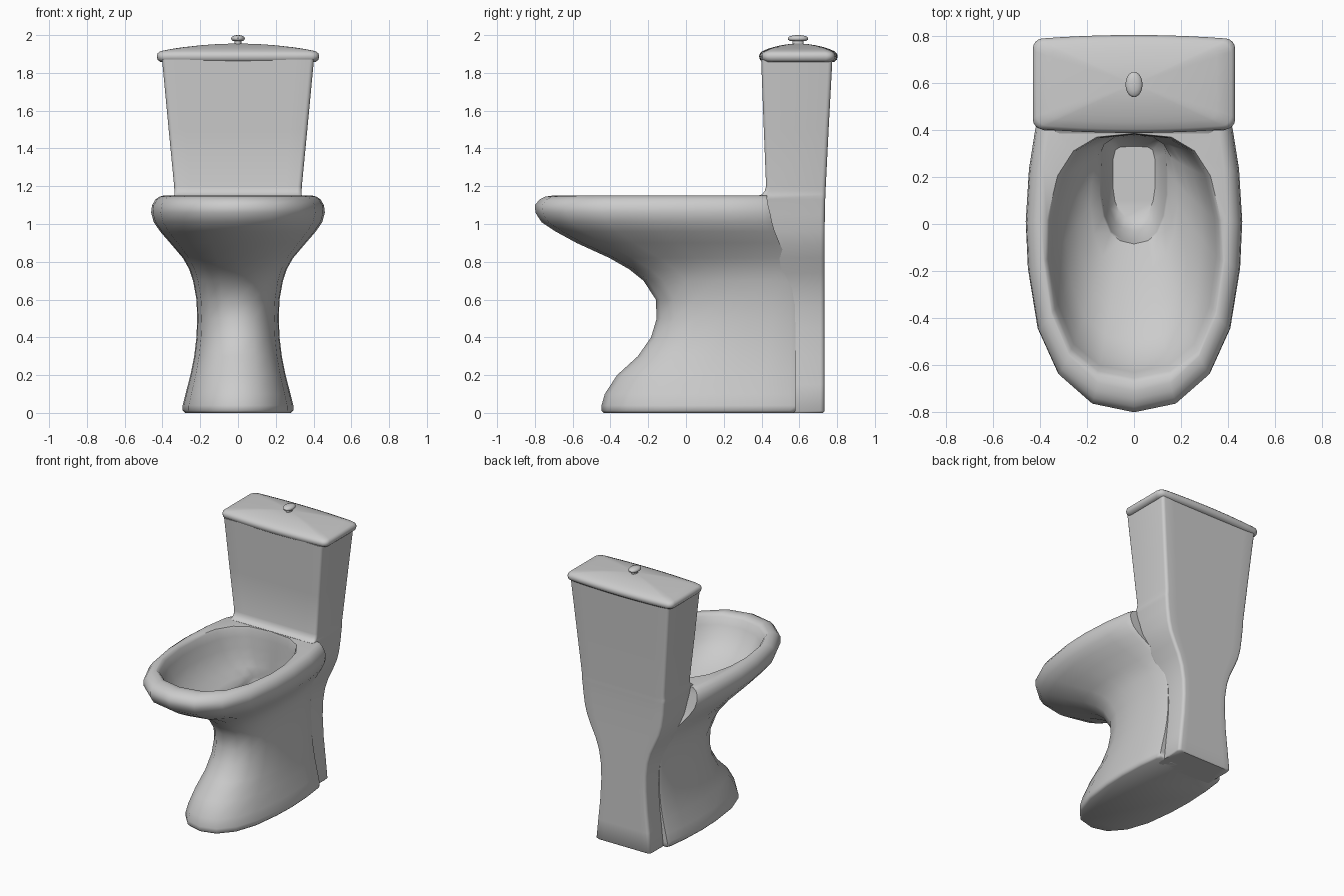
import bpy, bmesh, math


def loft(name, rings, angle=50):
    """Skin a list of equal-length point rings and cap both ends."""
    bm = bmesh.new()
    vs = [[bm.verts.new(p) for p in r] for r in rings]
    n = len(rings[0])
    for a, b in zip(vs, vs[1:]):
        for i in range(n):
            j = (i + 1) % n
            bm.faces.new((a[i], a[j], b[j], b[i]))
    bm.faces.new(vs[0][::-1])
    bm.faces.new(vs[-1])
    bmesh.ops.recalc_face_normals(bm, faces=bm.faces)
    me = bpy.data.meshes.new(name)
    bm.to_mesh(me)
    bm.free()
    ob = bpy.data.objects.new(name, me)
    bpy.context.collection.objects.link(ob)
    bpy.ops.object.select_all(action='DESELECT')
    ob.select_set(True)
    bpy.context.view_layer.objects.active = ob
    bpy.ops.object.shade_smooth_by_angle(angle=math.radians(angle))
    return ob


def oval(half, z, w, y0, y1):
    """Mirror a normalised half outline (along, across) into a full ring."""
    right = [(w * x, y0 + (y1 - y0) * t, z) for t, x in half]
    return right + [(-x, y, z) for x, y, z in right[-2:0:-1]]


def box(z, w, y0, y1, r=0.02, bow=0.0, seg=4, bulge=10):
    """Rounded rectangle ring whose long sides can bow outwards."""
    pts = []
    corners = [(w - r, y0 + r, -90), (w - r, y1 - r, 0),
               (-w + r, y1 - r, 90), (-w + r, y0 + r, 180)]
    for k, (cx, cy, a0) in enumerate(corners):
        for i in range(seg + 1):
            a = math.radians(a0 + 90 * i / seg)
            pts.append((cx + r * math.cos(a), cy + r * math.sin(a)))
        if k in (1, 3):
            s, y = (1, y1) if k == 1 else (-1, y0)
            for i in range(1, bulge):
                pts.append((s * (w - r) * (1 - 2 * i / bulge), y))
    ym = (y0 + y1) / 2
    return [(x, y + bow * (1 - (x / w) ** 2) * (y - ym) / (y1 - ym), z) for x, y in pts]


# Half outlines: outer shell, inner basin, drain well
OUTER = [(0, 0), (.03, .39), (.13, .70), (.285, .89), (.49, .98),
         (.65, 1), (.83, .97), (.97, .91), (1, .87), (1, 0)]
INNER = [(0, 0), (.03, .42), (.12, .73), (.285, .92), (.49, 1),
         (.65, .98), (.83, .86), (.93, .68), (.985, .42), (1, 0)]
WELL = [(0, 0), (.03, .4), (.1, .7), (.25, .9), (.45, 1),
        (.65, 1), (.83, .98), (.95, .88), (.99, .65), (1, 0)]

# Pedestal and bowl: z, half width, front y, back y
shell = [(0, .28, -.435, .57), (.012, .293, -.448, .58), (.04, .293, -.447, .58),
         (.1, .278, -.43, .58), (.2, .252, -.365, .58), (.3, .232, -.255, .58),
         (.4, .22, -.185, .58), (.5, .216, -.155, .578), (.6, .22, -.16, .575),
         (.7, .238, -.225, .562), (.76, .258, -.30, .55), (.82, .292, -.405, .53),
         (.9, .36, -.58, .495), (.96, .412, -.69, .47), (1.01, .446, -.765, .455),
         (1.06, .46, -.797, .445), (1.1, .455, -.80, .435), (1.13, .437, -.775, .43),
         (1.145, .415, -.745, .43), (1.15, .395, -.71, .43)]
basin = [(1.148, .378, -.675, .385), (1.13, .365, -.655, .382), (1.08, .35, -.63, .38),
         (1.0, .325, -.585, .38), (.93, .29, -.50, .38), (.87, .24, -.37, .38),
         (.82, .185, -.21, .38)]
well = [(.79, .145, -.085, .378), (.77, .138, -.078, .375), (.62, .115, -.03, .36),
        (.58, .09, .02, .33)]
loft("bowl_and_pedestal",
     [oval(OUTER, *p) for p in shell] + [oval(INNER, *p) for p in basin]
     + [oval(WELL, *p) for p in well])

# Rear column flaring up into the cistern: z, half width, front y, back y
tank = [(0, .215, .5, .725), (.01, .222, .5, .733), (.15, .208, .5, .733),
        (.3, .192, .5, .733), (.45, .184, .5, .733), (.56, .187, .5, .733),
        (.66, .203, .5, .733), (.74, .23, .49, .733), (.82, .268, .48, .733),
        (.89, .298, .465, .733), (.96, .316, .45, .734), (1.05, .328, .435, .735),
        (1.13, .335, .39, .737), (1.15, .338, .385, .738), (1.158, .337, .403, .738),
        (1.175, .337, .417, .739), (1.2, .338, .424, .74), (1.5, .367, .412, .755),
        (1.87, .402, .398, .775)]
loft("cistern_column", [box(*p, r=.022) for p in tank])

# Domed lid with a rolled edge
edge = [(1.855, .04), (1.858, .018), (1.87, .004), (1.888, 0), (1.903, .004), (1.914, .016)]
rings = [box(z, .43 - d, .405 + d, .785 - d, r=.04, bow=.018) for z, d in edge]
yc = .595
for s in (.85, .7, .5, .3, .12):
    rings.append([(x * s, yc + (y - yc) * s, 1.916 + .039 * (1 - s * s))
                  for x, y, _ in rings[5]])
loft("cistern_lid", rings)

# Flush knob on its stem: z, x radius, y radius
knob = [(1.945, .02, .03), (1.968, .018, .028), (1.97, .028, .044), (1.976, .035, .053),
        (1.985, .036, .054), (1.993, .03, .046), (1.998, .018, .028), (2.0, .006, .01)]
loft("flush_knob", [[(a * math.cos(t * math.tau / 24), .593 + b * math.sin(t * math.tau / 24), z)
                     for t in range(24)] for z, a, b in knob])
